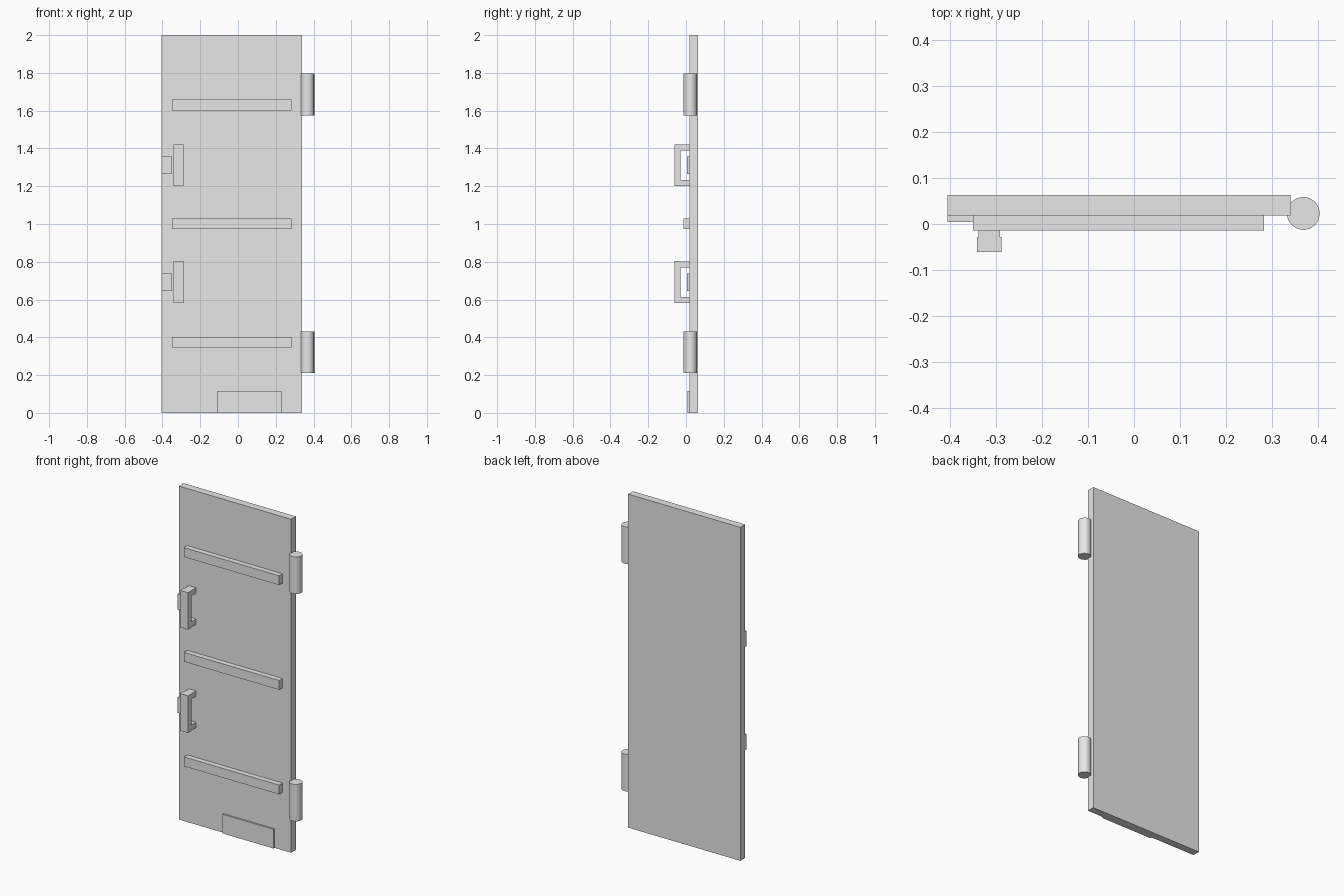
import bpy
import math

cube = bpy.data.objects.get("Cube")
if cube:
    bpy.data.objects.remove(cube, do_unlink=True)

# One plain metal colour for the whole door
metal = bpy.data.materials.new("plain_grey_metal")
metal.use_nodes = True
GREY = (0.8, 0.8, 0.8, 1.0)
metal.diffuse_color = GREY
metal.node_tree.nodes["Principled BSDF"].inputs["Base Color"].default_value = GREY


def box(name, x, y, z):
    """Box given by its (low, high) extent on each axis."""
    bpy.ops.mesh.primitive_cube_add(size=1)
    ob = bpy.context.object
    ob.name = name
    ob.location = [(a + b) / 2 for a, b in (x, y, z)]
    ob.scale = [b - a for a, b in (x, y, z)]
    bpy.ops.object.transform_apply(location=False, rotation=False, scale=True)
    ob.data.materials.append(metal)
    return ob


def hinge(name, z):
    """Upright smooth hinge barrel."""
    bpy.ops.mesh.primitive_cylinder_add(
        vertices=16, radius=0.036, depth=0.222, location=(0.368, 0.023, z))
    ob = bpy.context.object
    ob.name = name
    ob.data.materials.append(metal)
    bpy.ops.object.shade_smooth_by_angle(angle=math.radians(40))


FACE = 0.018  # y of the door's front face

# Door slab and kick plate
box("door_panel", (-0.405, 0.34), (FACE, 0.063), (0, 2))
box("kick_plate", (-0.11, 0.23), (0.008, FACE), (0, 0.115))

# Horizontal ribs
for label, z in (("lower", 0.375), ("middle", 1.002), ("upper", 1.63)):
    box(label + "_rib", (-0.35, 0.283), (-0.014, FACE), (z - 0.028, z + 0.028))

# Hinges, latches and pull handles
for label, hinge_z, z in (("lower", 0.321, 0.692), ("upper", 1.685, 1.311)):
    hinge(label + "_hinge", hinge_z)
    box(label + "_latch", (-0.405, -0.35), (0.004, FACE), (z - 0.046, z + 0.046))
    box(label + "_handle_grip", (-0.341, -0.288), (-0.061, -0.028), (z - 0.111, z + 0.111))
    for end, s in (("bottom", -1), ("top", 1)):
        mid = z + s * 0.094
        box(f"{label}_handle_{end}_foot", (-0.338, -0.291), (-0.028, FACE),
            (mid - 0.016, mid + 0.016))
